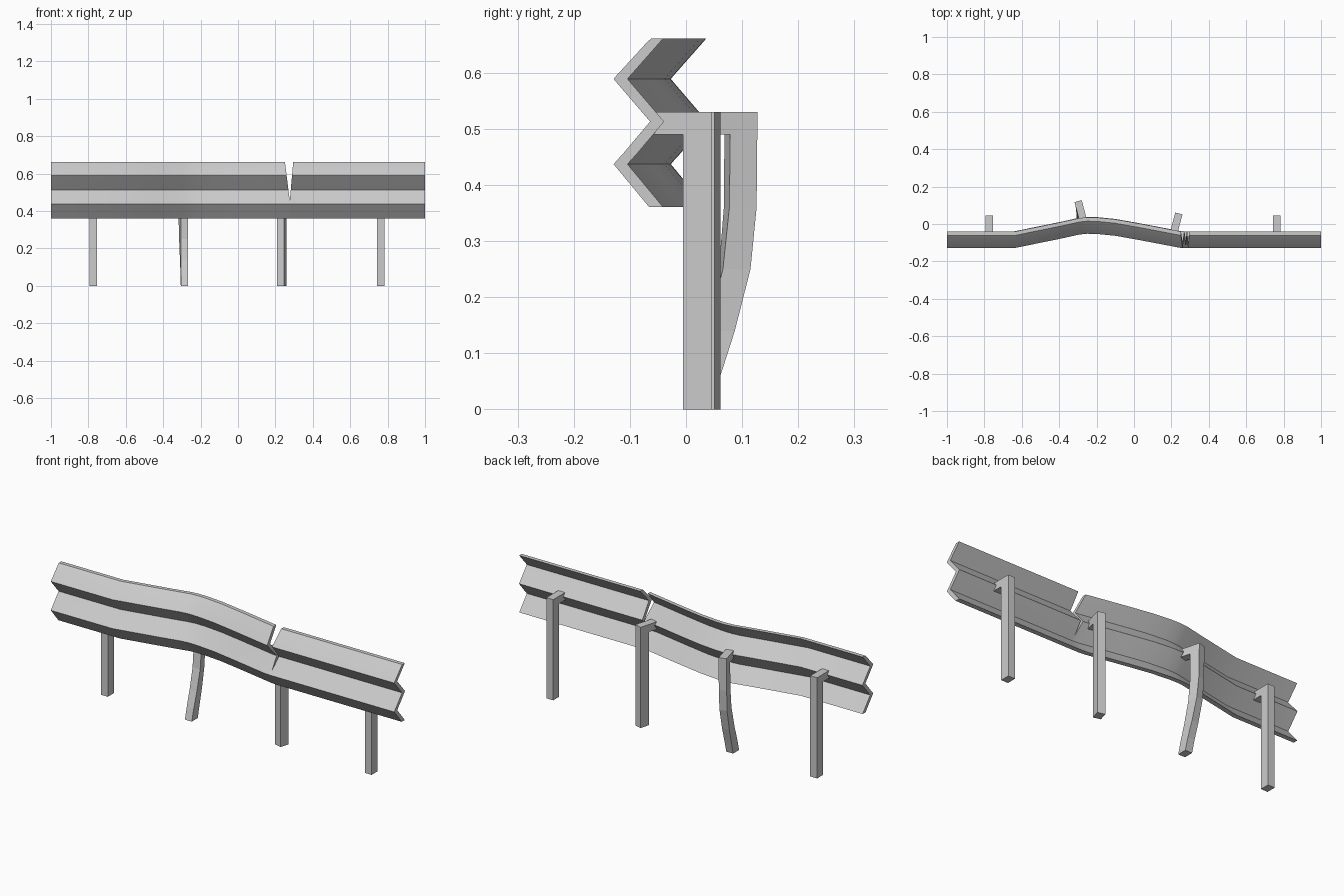
import bpy, bmesh, math

cube = bpy.data.objects.get("Cube")
if cube:
    bpy.data.objects.remove(cube, do_unlink=True)

steel = bpy.data.materials.new("galvanised grey")
steel.use_nodes = True
grey = (0.6, 0.6, 0.6, 1)
steel.diffuse_color = grey
steel.node_tree.nodes["Principled BSDF"].inputs["Base Color"].default_value = grey


def loft(name, rings, smooth=None):
    """Skin a list of closed rings and cap both ends."""
    bm = bmesh.new()
    loops = [[bm.verts.new(p) for p in ring] for ring in rings]
    n = len(loops[0])
    for a, b in zip(loops, loops[1:]):
        for i in range(n):
            j = (i + 1) % n
            bm.faces.new((a[i], a[j], b[j], b[i]))
    bm.faces.new(loops[0])
    bm.faces.new(loops[-1])
    bmesh.ops.recalc_face_normals(bm, faces=bm.faces)
    mesh = bpy.data.meshes.new(name)
    bm.to_mesh(mesh)
    bm.free()
    mesh.materials.append(steel)
    obj = bpy.data.objects.new(name, mesh)
    bpy.context.collection.objects.link(obj)
    if smooth:
        bpy.ops.object.select_all(action='DESELECT')
        obj.select_set(True)
        bpy.context.view_layer.objects.active = obj
        bpy.ops.object.shade_smooth_by_angle(angle=math.radians(smooth))
    return obj


# Corrugated rail: front line of the W section, and the same line set back
FRONT = [(-0.066, 0.361), (-0.124, 0.431), (-0.129, 0.437), (-0.124, 0.443),
         (-0.113, 0.455), (-0.064, 0.513), (-0.124, 0.583), (-0.129, 0.589),
         (-0.124, 0.595), (-0.069, 0.655), (-0.062, 0.661)]
BACK = [(-0.041, 0.361), (-0.099, 0.431), (-0.104, 0.437), (-0.099, 0.443),
        (-0.088, 0.455), (-0.039, 0.513), (-0.099, 0.583), (-0.104, 0.589),
        (-0.099, 0.595), (-0.046, 0.655), (-0.041, 0.661)]
SECTION = FRONT + BACK[::-1]

# Dent path: distance along the rail, push to the back
DENT = [(-1, 0), (-0.64, 0), (-0.395, 0.05), (-0.29, 0.073), (-0.25, 0.077),
        (-0.2, 0.076), (-0.1, 0.066), (0.03, 0.043), (0.24, 0.003)]
TEAR_X, TEAR_Z, TOP_Z = 0.277, 0.455, 0.661


def tear(top_shift):
    """Edge that runs straight up, then leans away above the tear."""
    return [(TEAR_X + top_shift * max(0, z - TEAR_Z) / (TOP_Z - TEAR_Z), y, z)
            for y, z in SECTION]


rings = [[(x, y + push, z) for y, z in SECTION] for x, push in DENT]
loft("dented_rail", rings + [tear(-0.026)], 30)
loft("straight_rail", [tear(0.018), [(1, y, z) for y, z in SECTION]], 30)

# Posts with a spacer arm notched into the valley of the rail
HALF_W, DEPTH, POST_TOP, ARM_Z = 0.02, 0.05, 0.53, 0.49
ARM = [(0, ARM_Z), (-0.053, ARM_Z), (-0.036, 0.513), (-0.05, POST_TOP), (0, POST_TOP)]


def place(x, y, z, at, turn):
    c, s = math.cos(turn), math.sin(turn)
    return (at[0] + x * c - y * s, at[1] + x * s + y * c, z)


def post(name, x, y=-0.005, angle=0, levels=((0, 1, 1), (POST_TOP, 1, 1))):
    """Levels hold height, share of the push and share of the twist."""
    turn = math.radians(angle)
    base_y = -0.005
    corners = [(-HALF_W, 0), (HALF_W, 0), (HALF_W, DEPTH), (-HALF_W, DEPTH)]
    shaft = [[place(u, v, z, (x, base_y + (y - base_y) * push), turn * twist)
              for u, v in corners] for z, push, twist in levels]
    loft(name + "_post", shaft)
    loft(name + "_spacer_arm",
         [[place(u, v, z, (x, y), turn) for v, z in ARM] for u in (-HALF_W, HALF_W)])


BEND = ((0, 0, 0), (0.06, 0.2, 0.1), (0.14, 0.51, 0.35), (0.25, 0.85, 0.7),
        (0.36, 0.98, 0.95), (POST_TOP, 1, 1))
post("right_end", -0.775)
post("bent", -0.286, 0.074, 15, BEND)
post("turned", 0.227, 0.008, -15)
post("left_end", 0.762)
